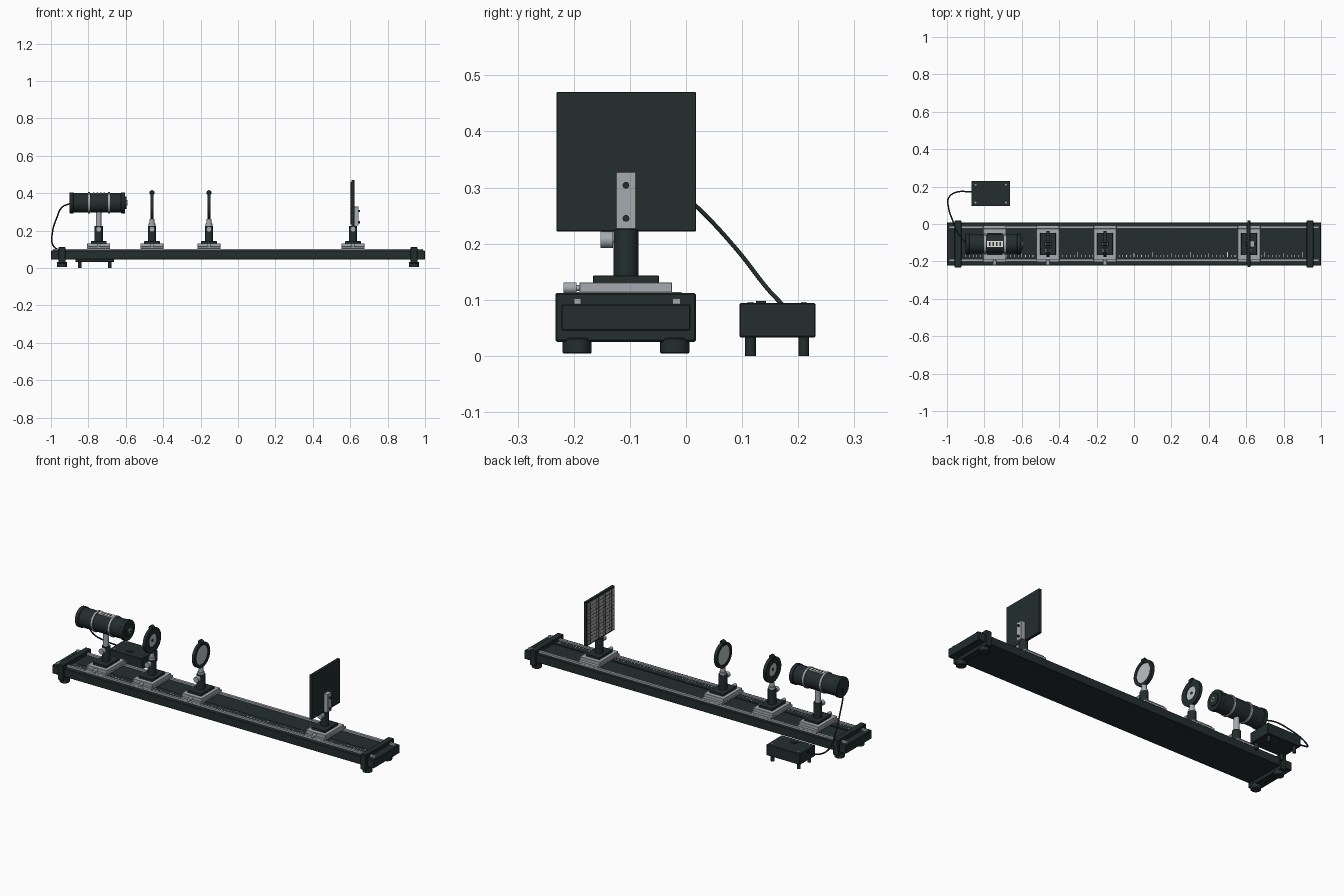
import bpy, math
from mathutils import Vector

cube = bpy.data.objects.get("Cube")
if cube:
    bpy.data.objects.remove(cube, do_unlink=True)


def material(name, r, g, b):
    m = bpy.data.materials.new(name)
    m.use_nodes = True
    m.diffuse_color = (r, g, b, 1)
    m.node_tree.nodes["Principled BSDF"].inputs["Base Color"].default_value = (r, g, b, 1)
    return m


DARK = material("dark_enamel", 0.017, 0.027, 0.027)
METAL = material("grey_metal", 0.38, 0.41, 0.44)
WHITE = material("white_marking", 0.8, 0.8, 0.78)
GLASS = material("pale_glass", 0.5, 0.53, 0.55)
PAPER = material("screen_paper", 0.42, 0.42, 0.41)
AXIS = {"x": (0, math.pi / 2, 0), "y": (math.pi / 2, 0, 0), "z": (0, 0, 0)}
MID = -0.107    # centre line of the bench in y


def finish(name, mat, bevel=0):
    o = bpy.context.object
    o.name = name
    o.data.materials.append(mat)
    if bevel:
        b = o.modifiers.new("bevel", "BEVEL")
        b.width, b.segments = bevel, 1
    return o


def box(name, mat, x, y, z, bevel=0):
    """Box from (low, high) ranges."""
    bpy.ops.mesh.primitive_cube_add(size=1, location=[sum(r) / 2 for r in (x, y, z)])
    o = bpy.context.object
    o.scale = [r[1] - r[0] for r in (x, y, z)]
    bpy.ops.object.transform_apply(location=False, rotation=False)
    return finish(name, mat, bevel)


def rod(name, mat, centre, radius, length, axis="z", sides=32, bevel=0):
    bpy.ops.mesh.primitive_cylinder_add(vertices=sides, radius=radius, depth=length,
                                        location=centre, rotation=AXIS[axis])
    o = finish(name, mat, bevel)
    bpy.ops.object.shade_smooth_by_angle()
    return o


def around(c, half):
    return (c - half, c + half)


def ring(name, mat, x, z, outer, inner, width):
    """Flat sided ring facing along x, spun from a rectangle."""
    n, verts, faces = 40, [], []
    section = [(-width / 2, inner), (width / 2, inner), (width / 2, outer), (-width / 2, outer)]
    for i in range(n):
        a = math.tau * i / n
        verts += [(dx, r * math.cos(a), r * math.sin(a)) for dx, r in section]
        for j in range(4):
            k, m = (j + 1) % 4, (i + 1) % n
            faces.append((i * 4 + j, i * 4 + k, m * 4 + k, m * 4 + j))
    me = bpy.data.meshes.new(name)
    me.from_pydata(verts, [], faces)
    o = bpy.data.objects.new(name, me)
    bpy.context.collection.objects.link(o)
    o.location = (x, MID, z)
    bpy.ops.object.select_all(action="DESELECT")
    bpy.context.view_layer.objects.active = o
    o.select_set(True)
    finish(name, mat)
    bpy.ops.object.shade_smooth_by_angle()


# Bench: beam, slide rails, end brackets and feet
box("bench_beam", DARK, (-1, 1), (-0.222, 0.008), (0.045, 0.092), 0.002)
box("rear_slide_rail", METAL, (-0.99, 0.99), (-0.024, -0.01), (0.09, 0.102))
box("front_slide_rail", METAL, (-0.99, 0.99), (-0.2, -0.187), (0.09, 0.102))
box("ruler_strip", DARK, (-0.92, 0.92), (-0.182, -0.14), (0.091, 0.097))
for i in range(91):
    x = -0.9 + i * 0.02
    length = 0.027 if i % 10 == 0 else 0.019 if i % 5 == 0 else 0.011
    box("ruler_tick", WHITE, around(x, 0.0015), (-0.177, -0.177 + length), (0.0965, 0.098))
for s in (-1, 1):
    box("end_bracket", DARK, around(s * 0.941, 0.018), (-0.233, 0.018), (0.025, 0.112), 0.003)
    for y in (-0.194, -0.02):
        rod("foot", DARK, (s * 0.941, y, 0.018), 0.026, 0.028, bevel=0.002)
        rod("foot_stem", DARK, (s * 0.941, y, 0.03), 0.018, 0.02)


# Carriage with clamp knob and post holder
def carriage(x):
    box("carriage_base", METAL, around(x, 0.061), (-0.203, -0.008), (0.102, 0.114), 0.001)
    box("carriage_top", METAL, around(x, 0.061), (-0.19, -0.025), (0.113, 0.131), 0.001)
    box("carriage_plate", DARK, around(x, 0.042), around(MID, 0.059), (0.13, 0.143), 0.001)
    rod("carriage_knob", METAL, (x, -0.207, 0.121), 0.01, 0.023, "y", 16)
    rod("carriage_knob_stem", METAL, (x, -0.19, 0.121), 0.005, 0.02, "y", 12)
    rod("post_holder", DARK, (x, MID, 0.183), 0.022, 0.084)
    rod("post_screw", METAL, (x, -0.141, 0.207), 0.015, 0.022, "y", 16)
    rod("post_screw_stem", METAL, (x, -0.125, 0.207), 0.006, 0.02, "y", 12)


LAMP, SLIDE, LENS, SCREEN = -0.745, -0.46, -0.155, 0.615
for x in (LAMP, SLIDE, LENS, SCREEN):
    carriage(x)

# Lamp housing with caps, bands and top vent plate
Z = 0.348
rod("lamp_post", METAL, (LAMP, MID, 0.26), 0.015, 0.08)
rod("lamp_body", DARK, (-0.75, MID, Z), 0.052, 0.29, "x", 48)
for x in (-0.89, -0.614):
    rod("lamp_cap", DARK, (x, MID, Z), 0.056, 0.022, "x", 48, 0.002)
for x in (-0.797, -0.69):
    ring("lamp_band", METAL, x, Z, 0.057, 0.051, 0.01)
rod("lamp_front_disc", DARK, (-0.601, MID, Z), 0.034, 0.008, "x")
rod("lamp_nozzle", METAL, (-0.598, MID, Z), 0.014, 0.014, "x", 24)
rod("lamp_opening", DARK, (-0.591, MID, Z), 0.008, 0.002, "x", 20)
box("vent_plate", WHITE, (-0.787, -0.7), around(MID, 0.016), (0.394, 0.402))
for i in range(4):
    x = -0.77 + i * 0.018
    box("vent_slot", DARK, around(x, 0.004), around(MID, 0.01), (0.401, 0.403))


# Ring holders carrying the object slide and the lens
def holder(x, glass_radius, name):
    z = 0.332
    rod("holder_collar", METAL, (x, MID, 0.231), 0.018, 0.014, sides=24)
    rod("holder_rod", METAL, (x, MID, 0.243), 0.013, 0.04, sides=24)
    ring("holder_ring", DARK, x, z, 0.07, glass_radius, 0.017)
    rod(name, GLASS, (x, MID, z), glass_radius + 0.001, 0.008, "x", 40)
    rod("holder_knob", DARK, (x, MID, 0.402), 0.014, 0.022, "y", 20, 0.002)


holder(SLIDE, 0.036, "object_slide")
for s in (-1, 1):
    rod("slide_mark", DARK, (SLIDE + s * 0.0045, MID, 0.332), 0.008, 0.002, "x", 16)
holder(LENS, 0.053, "lens")

# Projection screen with ruled paper and clamp
box("screen_panel", DARK, (0.606, 0.622), (-0.231, 0.018), (0.222, 0.47), 0.001)
box("screen_paper", PAPER, (0.603, 0.607), (-0.221, 0.008), (0.232, 0.46))
for i in range(1, 12):
    y, z = -0.221 + i * 0.229 / 12, 0.232 + i * 0.228 / 12
    box("paper_line", DARK, (0.6022, 0.604), around(y, 0.0008), (0.232, 0.46))
    box("paper_line", DARK, (0.6022, 0.604), (-0.221, 0.008), around(z, 0.0008))
box("screen_clamp", METAL, (0.621, 0.645), around(MID, 0.018), (0.226, 0.328), 0.001)
for z in (0.245, 0.304):
    rod("clamp_screw", DARK, (0.648, MID, z), 0.006, 0.01, "x", 16)

# Power supply box with legs, screws and switch
box("power_box", DARK, (-0.87, -0.662), (0.095, 0.231), (0.033, 0.094), 0.002)
for x in (-0.847, -0.685):
    for y in (0.115, 0.21):
        rod("power_box_leg", DARK, (x, y, 0.018), 0.0095, 0.036, sides=20)
        rod("power_box_screw", METAL, (x, y, 0.094), 0.005, 0.004, sides=12)
box("power_switch", DARK, (-0.78, -0.75), (0.125, 0.143), (0.093, 0.098))

# Cable from lamp to power box
path = [(-0.895, MID, 0.345), (-0.94, -0.05, 0.325), (-0.97, 0.02, 0.265), (-0.992, 0.09, 0.19),
        (-0.988, 0.145, 0.12), (-0.95, 0.17, 0.093), (-0.865, 0.172, 0.085)]
curve = bpy.data.curves.new("cable", "CURVE")
curve.dimensions = "3D"
curve.bevel_depth = 0.004
curve.bevel_resolution = 2
spline = curve.splines.new("BEZIER")
spline.bezier_points.add(len(path) - 1)
for p, co in zip(spline.bezier_points, path):
    p.co = Vector(co)
    p.handle_left_type = p.handle_right_type = "AUTO"
curve.materials.append(DARK)
bpy.context.collection.objects.link(bpy.data.objects.new("cable", curve))
